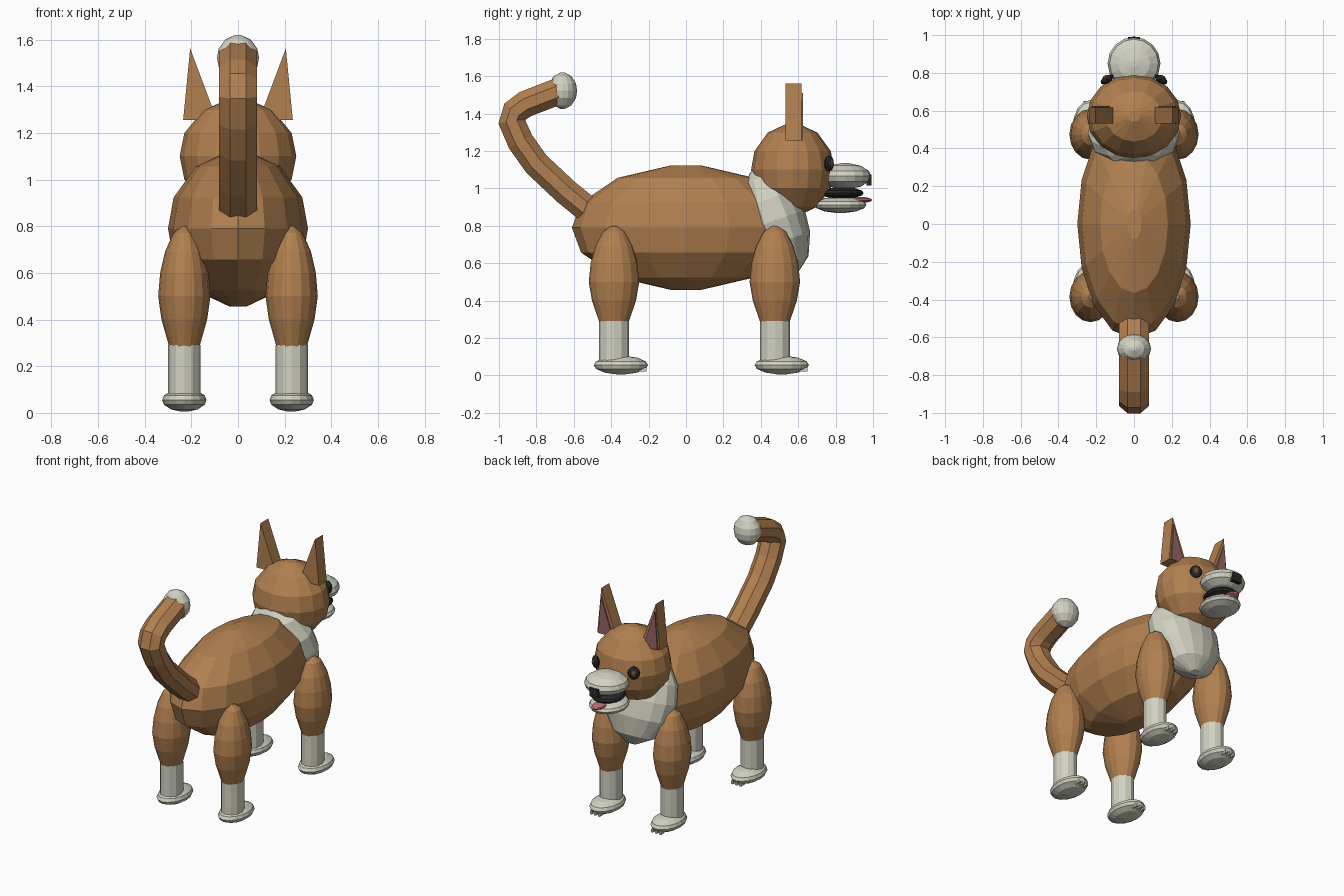
import bpy, bmesh
from math import sin, cos, pi, radians
from mathutils import Matrix, Vector, Euler

cube = bpy.data.objects.get("Cube")
if cube:
    bpy.data.objects.remove(cube)


def material(name, r, g, b):
    m = bpy.data.materials.new(name)
    m.use_nodes = True
    m.diffuse_color = (r, g, b, 1)
    bsdf = next(n for n in m.node_tree.nodes if n.type == 'BSDF_PRINCIPLED')
    bsdf.inputs["Base Color"].default_value = (r, g, b, 1)
    return m


BROWN = material("brown fur", .44, .215, .08)
WHITE = material("cream fur", .64, .64, .54)
BLACK = material("black", .02, .02, .02)
IRIS = material("eye brown", .16, .07, .03)
EAR_PINK = material("ear pink", .30, .13, .13)
TONGUE = material("tongue pink", .55, .17, .17)


def finish(name, bm, mat):
    bmesh.ops.recalc_face_normals(bm, faces=bm.faces)
    mesh = bpy.data.meshes.new(name)
    bm.to_mesh(mesh)
    bm.free()
    mesh.materials.append(mat)
    ob = bpy.data.objects.new(name, mesh)
    bpy.context.collection.objects.link(ob)
    return ob


def skin(name, rings, mat):
    """Join rings of points into a closed, faceted tube."""
    bm = bmesh.new()
    loops = [[bm.verts.new(p) for p in ring] for ring in rings]
    n = len(loops[0])
    for a, b in zip(loops, loops[1:]):
        for i in range(n):
            j = (i + 1) % n
            bm.faces.new((a[i], a[j], b[j], b[i]))
    bm.faces.new(loops[0])
    bm.faces.new(loops[-1])
    return finish(name, bm, mat)


def lathe(name, profile, mat, loc, scale=(1, 1, 1), rot=(0, 0, 0), segs=16):
    """Turn (radius, height) pairs around z, then place the result."""
    turn = Euler(rot).to_matrix()
    rings = []
    for r, z in profile:
        ring = []
        for i in range(segs):
            a = 2 * pi * i / segs
            p = Vector((r * cos(a) * scale[0], r * sin(a) * scale[1], z * scale[2]))
            ring.append(turn @ p + Vector(loc))
        rings.append(ring)
    return skin(name, rings, mat)


HALF = [(1, 0), (.92, .4), (.6, .8), (.13, 1)]
BALL = [(r, -z) for r, z in HALF[:0:-1]] + HALF


def ball(name, mat, loc, radii, rot=(0, 0, 0), segs=16):
    return lathe(name, BALL, mat, loc, radii, rot, segs)


def box(name, mat, loc, size):
    bm = bmesh.new()
    bmesh.ops.create_cube(bm, size=1, matrix=Matrix.Translation(loc) @ Matrix.Diagonal((*size, 1)))
    return finish(name, bm, mat)


def prism(name, mat, outline, y0, y1):
    """Extrude an (x, z) outline along y."""
    return skin(name, [[(x, y, z) for x, z in outline] for y in (y0, y1)], mat)


# Torso, chest and head
ball("body", BROWN, (0, 0, .79), (.30, .61, .333))
ball("chest", WHITE, (0, .48, .83), (.245, .165, .30), (radians(20), 0, 0))
ball("head", BROWN, (0, .57, 1.1), (.25, .222, .247))

# Muzzle, mouth and nose
ball("muzzle", WHITE, (0, .85, 1.065), (.14, .14, .07))
ball("lower_jaw", WHITE, (0, .825, .912), (.12, .14, .044))
ball("mouth_inside", BLACK, (0, .835, .975), (.105, .115, .032))
ball("tongue", TONGUE, (0, .925, .938), (.042, .07, .017), segs=12)
box("nose", BLACK, (0, .978, 1.045), (.065, .025, .06))

# Tail swept along a bent path in the middle plane
path = [(-.48, .85), (-.64, .98), (-.80, 1.13), (-.885, 1.25), (-.933, 1.36),
        (-.915, 1.41), (-.86, 1.45), (-.68, 1.52)]
rings = []
for k, (y, z) in enumerate(path):
    before, after = path[max(k - 1, 0)], path[min(k + 1, len(path) - 1)]
    side = Vector((0, before[1] - after[1], after[0] - before[0])).normalized()
    ring = []
    for i in range(8):
        a = 2 * pi * (i + .5) / 8
        ring.append(Vector((.087 * cos(a), y, z)) + side * .077 * sin(a))
    rings.append(ring)
skin("tail", rings, BROWN)
ball("tail_tip", WHITE, (0, -.66, 1.522), (.09, .078, .098))

# Paired parts
THIGH = [(.055, .28), (.077, .28), (.118, .40), (.135, .50), (.125, .60),
         (.10, .69), (.058, .77), (.012, .80)]
SHIN = [(.08, .06), (.08, .29)]
for s, side in ((1, "left"), (-1, "right")):
    # Ears with a thin inner lining
    ear = [(.235 * s, 1.255), (.09 * s, 1.255), (.205 * s, 1.562)]
    prism(side + "_ear", BROWN, ear, .533, .617)
    lining = [(.222 * s, 1.255), (.115 * s, 1.255), (.203 * s, 1.51)]
    prism(side + "_ear_lining", EAR_PINK, lining, .617, .626)

    # Eyes
    turn = (0, 0, -.55 * s)
    ball(side + "_eye", BLACK, (.143 * s, .765, 1.133), (.038, .02, .043), turn, 12)
    ball(side + "_iris", IRIS, (.15 * s, .776, 1.133), (.019, .012, .023), turn, 10)

    # Legs, paws and claws
    for y, end in ((.475, "front"), (-.385, "rear")):
        name = side + "_" + end
        x = .23 * s
        lathe(name + "_thigh", THIGH, BROWN, (x, y, 0), (.83, 1, 1))
        lathe(name + "_shin", SHIN, WHITE, (x, y, 0), (.87, 1, 1), segs=12)
        ball(name + "_paw", WHITE, (x, y + .037, .055), (.095, .145, .05))
        for k in (-1, 0, 1):
            box(name + "_claw", WHITE, (x + .03 * k, y + .155, .032), (.014, .04, .022))
